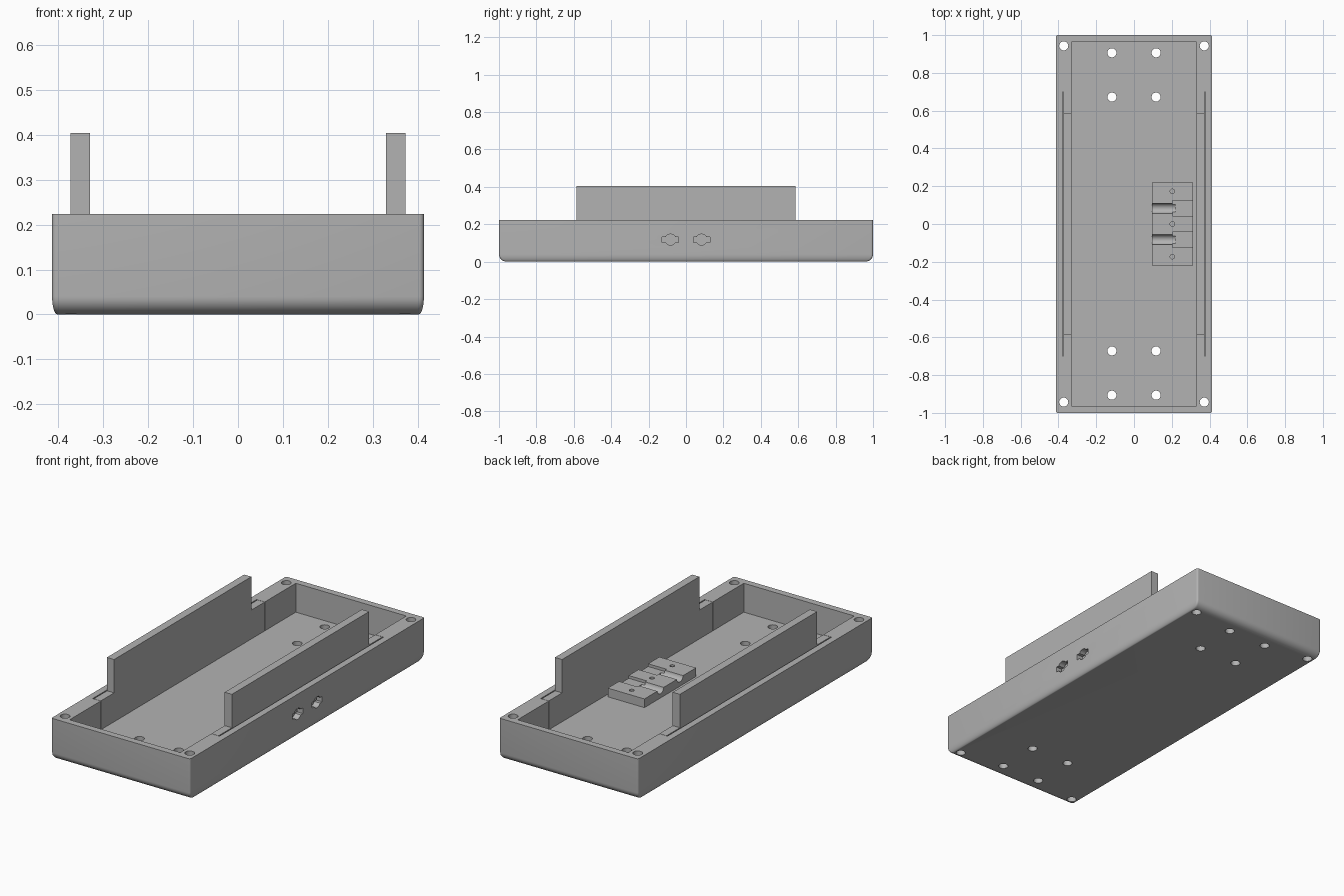
import bpy, bmesh
from math import cos, sin, pi, radians

cube = bpy.data.objects.get("Cube")
if cube:
    bpy.data.objects.remove(cube, do_unlink=True)

grey = bpy.data.materials.new("plain grey")
grey.use_nodes = True
grey.diffuse_color = (0.45, 0.45, 0.45, 1)
grey.node_tree.nodes["Principled BSDF"].inputs["Base Color"].default_value = (0.45, 0.45, 0.45, 1)

HX, HY, TOP, FLOOR = 0.414, 1.0, 0.224, 0.068
IN_X, IN_Y = 0.33, 0.964
PLUG_Y, PLUG_Z = 0.083, 0.118


def make(name, bm):
    bmesh.ops.recalc_face_normals(bm, faces=bm.faces)
    mesh = bpy.data.meshes.new(name)
    bm.to_mesh(mesh)
    bm.free()
    mesh.materials.append(grey)
    ob = bpy.data.objects.new(name, mesh)
    bpy.context.collection.objects.link(ob)
    return ob


def box(name, x, y, z):
    bm = bmesh.new()
    bmesh.ops.create_cube(bm, size=1)
    for v in bm.verts:
        v.co = [lo + (c + 0.5) * (hi - lo) for c, (lo, hi) in zip(v.co, (x, y, z))]
    return make(name, bm)


def rod(name, center, radius, length, axis="Z", sides=32):
    bm = bmesh.new()
    bmesh.ops.create_cone(bm, cap_ends=True, segments=sides, radius1=radius,
                          radius2=radius, depth=length)
    for v in bm.verts:
        x, y, z = v.co
        v.co = (z, x, y) if axis == "X" else (x, y, z)
    bmesh.ops.translate(bm, verts=bm.verts, vec=center)
    return make(name, bm)


def select(ob):
    bpy.ops.object.select_all(action="DESELECT")
    ob.select_set(True)
    bpy.context.view_layer.objects.active = ob


def cut(ob, cutter):
    cutter.hide_render = True
    select(ob)
    mod = ob.modifiers.new("cut", "BOOLEAN")
    mod.operation, mod.solver, mod.object = "DIFFERENCE", "EXACT", cutter
    bpy.ops.object.modifier_apply(modifier=mod.name)
    bpy.data.objects.remove(cutter, do_unlink=True)


def smooth(ob):
    select(ob)
    bpy.ops.object.shade_smooth_by_angle(angle=radians(30))


# Tray body: rounded rectangles stacked into a shell with a rolled bottom edge
def ring(bm, hx, hy, z, r=0.01, steps=4):
    verts = []
    for q, (sx, sy) in enumerate(((1, 1), (-1, 1), (-1, -1), (1, -1))):
        for i in range(steps + 1):
            a = (q + i / steps) * pi / 2
            verts.append(bm.verts.new((sx * (hx - r) + r * cos(a),
                                       sy * (hy - r) + r * sin(a), z)))
    return verts


bm = bmesh.new()
rings = []
for i in range(9):
    a = i / 8 * pi / 2
    rings.append(ring(bm, HX - 0.012 * (1 - sin(a)), HY - 0.042 * (1 - sin(a)),
                      0.04 * (1 - cos(a))))
rings.append(ring(bm, HX, HY, TOP))
for low, high in zip(rings, rings[1:]):
    for i in range(len(low)):
        j = (i + 1) % len(low)
        bm.faces.new((low[i], low[j], high[j], high[i]))
bm.faces.new(rings[0][::-1])
bm.faces.new(rings[-1])
tray = make("tray", bm)

# Main cavity and the side recesses for the panels
cut(tray, box("cutter", (-IN_X, IN_X), (-IN_Y, IN_Y), (FLOOR, 0.5)))
for s in (-1, 1):
    xs = sorted((s * 0.3, s * 0.379))
    cut(tray, box("cutter", xs, (-0.7, 0.7), (FLOOR, 0.5)))

# Corner screw holes and floor mounting holes
for sx in (-1, 1):
    for sy in (-1, 1):
        for x, y in ((0.372, 0.943), (0.117, 0.906), (0.117, 0.672)):
            cut(tray, rod("cutter", (sx * x, sy * y, 0), 0.024, 1))

# Plug openings through the left wall
for s in (-1, 1):
    y = s * PLUG_Y
    cut(tray, rod("cutter", (0.4, y, PLUG_Z), 0.03, 0.2, "X", 16))
    cut(tray, box("cutter", (0.3, 0.5), (y - 0.044, y + 0.044),
                  (PLUG_Z - 0.015, PLUG_Z + 0.015)))
smooth(tray)

# Side panels: wide foot hidden in the recess, narrower blade above the rim
for s, side in ((1, "left"), (-1, "right")):
    bm = bmesh.new()
    outline = ((-0.698, FLOOR), (0.698, FLOOR), (0.698, TOP), (0.585, TOP),
               (0.585, 0.404), (-0.585, 0.404), (-0.585, TOP), (-0.698, TOP))
    face = bm.faces.new([bm.verts.new((s * IN_X, y, z)) for y, z in outline])
    grown = bmesh.ops.extrude_face_region(bm, geom=[face])["geom"]
    bmesh.ops.translate(bm, verts=[g for g in grown if isinstance(g, bmesh.types.BMVert)],
                        vec=(s * 0.043, 0, 0))
    make(side + "_panel", bm)

# Cable clamp plate with round cable channels, plug pockets and screw holes
clamp = box("cable_clamp", (0.094, 0.313), (-0.22, 0.22), (FLOOR, 0.115))
for s in (-1, 1):
    y = s * PLUG_Y
    cut(clamp, rod("cutter", (0.12, y, PLUG_Z), 0.027, 0.2, "X"))
    cut(clamp, box("cutter", (0.203, 0.4), (y - 0.041, y + 0.041), (0.1, 0.2)))
for y in (-0.173, 0, 0.173):
    cut(clamp, rod("cutter", (0.203, y, 0.1), 0.012, 0.2, sides=20))
smooth(clamp)
